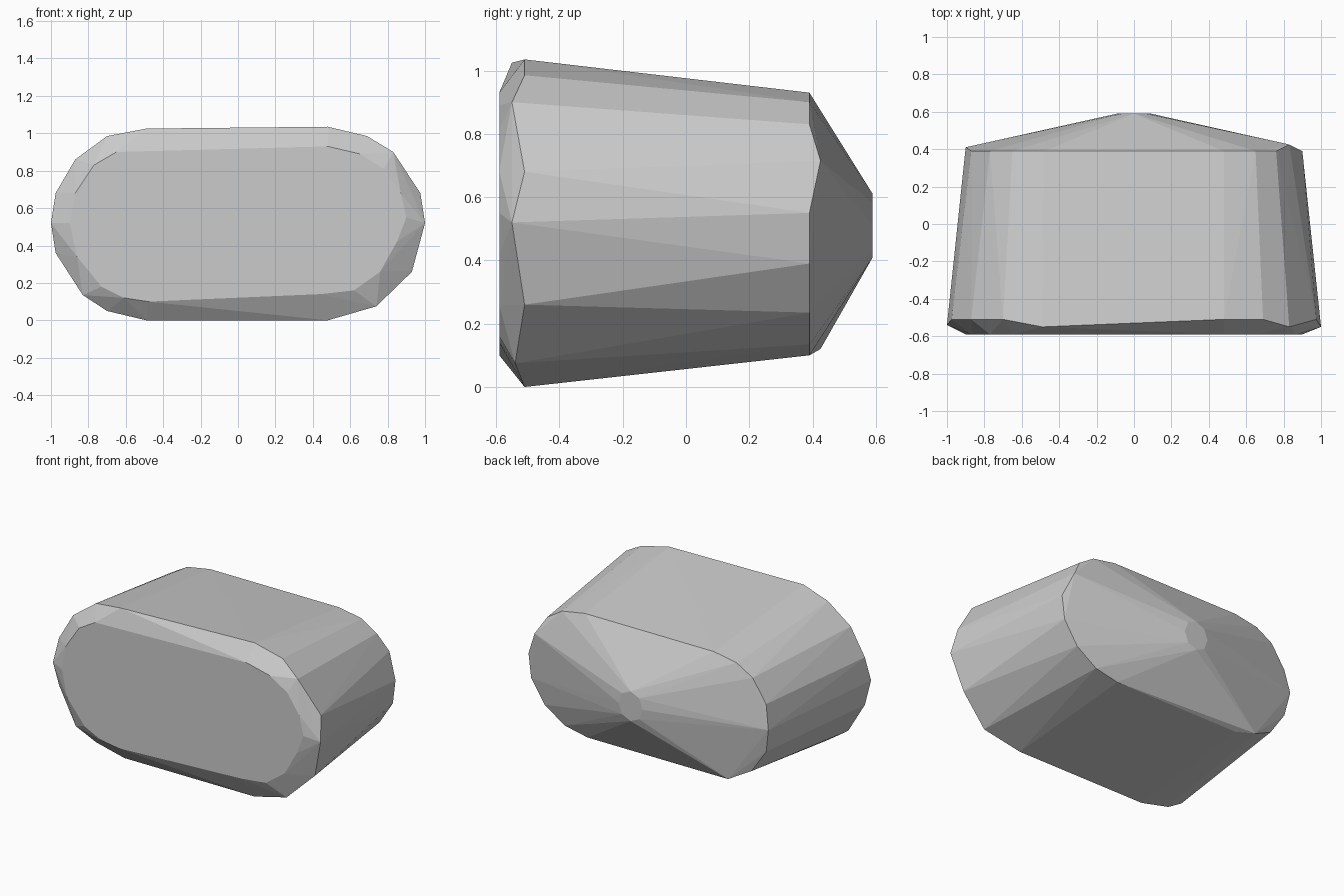
import bpy
import bmesh
import math

default_cube = bpy.data.objects.get("Cube")
if default_cube:
    bpy.data.objects.remove(default_cube, do_unlink=True)


def make_material(name, colour):
    material = bpy.data.materials.new(name)
    material.use_nodes = True
    material.diffuse_color = colour
    shader = next(n for n in material.node_tree.nodes if n.type == "BSDF_PRINCIPLED")
    shader.inputs["Base Color"].default_value = colour
    return material


def ring(depth, profile):
    """Place (x, z) profile points at a depth; a third value overrides the depth."""
    return [(p[0], p[2] if len(p) > 2 else depth, p[1]) for p in profile]


def hull_object(name, points, material):
    """Wrap the points in a convex faceted shell and merge its flat regions."""
    bm = bmesh.new()
    for point in points:
        bm.verts.new(point)
    result = bmesh.ops.convex_hull(bm, input=bm.verts[:], use_existing_faces=False)
    loose = [v for v in bm.verts if not v.link_faces]
    bmesh.ops.delete(bm, geom=loose, context="VERTS")
    bmesh.ops.dissolve_limit(bm, angle_limit=math.radians(0.5),
                             verts=bm.verts[:], edges=bm.edges[:])
    bmesh.ops.recalc_face_normals(bm, faces=bm.faces[:])
    mesh = bpy.data.meshes.new(name)
    bm.to_mesh(mesh)
    bm.free()
    mesh.materials.append(material)
    shell = bpy.data.objects.new(name, mesh)
    bpy.context.collection.objects.link(shell)
    return shell


# Flat front face
front_face = ring(-0.59, [
    (-0.9, 0.52), (-0.87, 0.68), (-0.77, 0.83), (-0.65, 0.9), (0.48, 0.93),
    (0.65, 0.89), (0.78, 0.81), (0.87, 0.68), (0.9, 0.55), (0.85, 0.42),
    (0.76, 0.26), (0.62, 0.16), (0.44, 0.14), (-0.48, 0.1), (-0.61, 0.12),
    (-0.73, 0.18), (-0.86, 0.34)])

# Widest rim, slightly uneven in depth
rim = ring(-0.51, [
    (-1, 0.52, -0.54), (-0.975, 0.68), (-0.87, 0.86), (-0.7, 0.985),
    (-0.49, 1.025, -0.55), (0.48, 1.035), (0.69, 0.985), (0.83, 0.9, -0.55),
    (0.975, 0.68), (1, 0.52, -0.55), (0.93, 0.26), (0.74, 0.075, -0.54),
    (0.48, 0), (-0.49, 0), (-0.7, 0.05), (-0.83, 0.135, -0.54), (-0.975, 0.36)])

# Narrower back shoulder
shoulder = ring(0.39, [
    (-0.48, 0.93), (-0.65, 0.9), (-0.77, 0.83), (-0.87, 0.68),
    (-0.9, 0.52, 0.41), (-0.87, 0.36), (-0.76, 0.2), (-0.61, 0.12, 0.425),
    (-0.48, 0.1), (0.46, 0.1), (0.63, 0.135), (0.78, 0.235), (0.88, 0.39),
    (0.9, 0.55), (0.83, 0.715, 0.425), (0.76, 0.83), (0.65, 0.9), (0.48, 0.93)])

# Small blunt tip at the back
tip = ring(0.59, [(0.09 * math.cos(a), 0.51 + 0.1 * math.sin(a))
                  for a in (math.tau * i / 8 for i in range(8))])

stone_grey = make_material("stone grey", (0.6, 0.6, 0.6, 1))
hull_object("faceted_block", front_face + rim + shoulder + tip, stone_grey)
